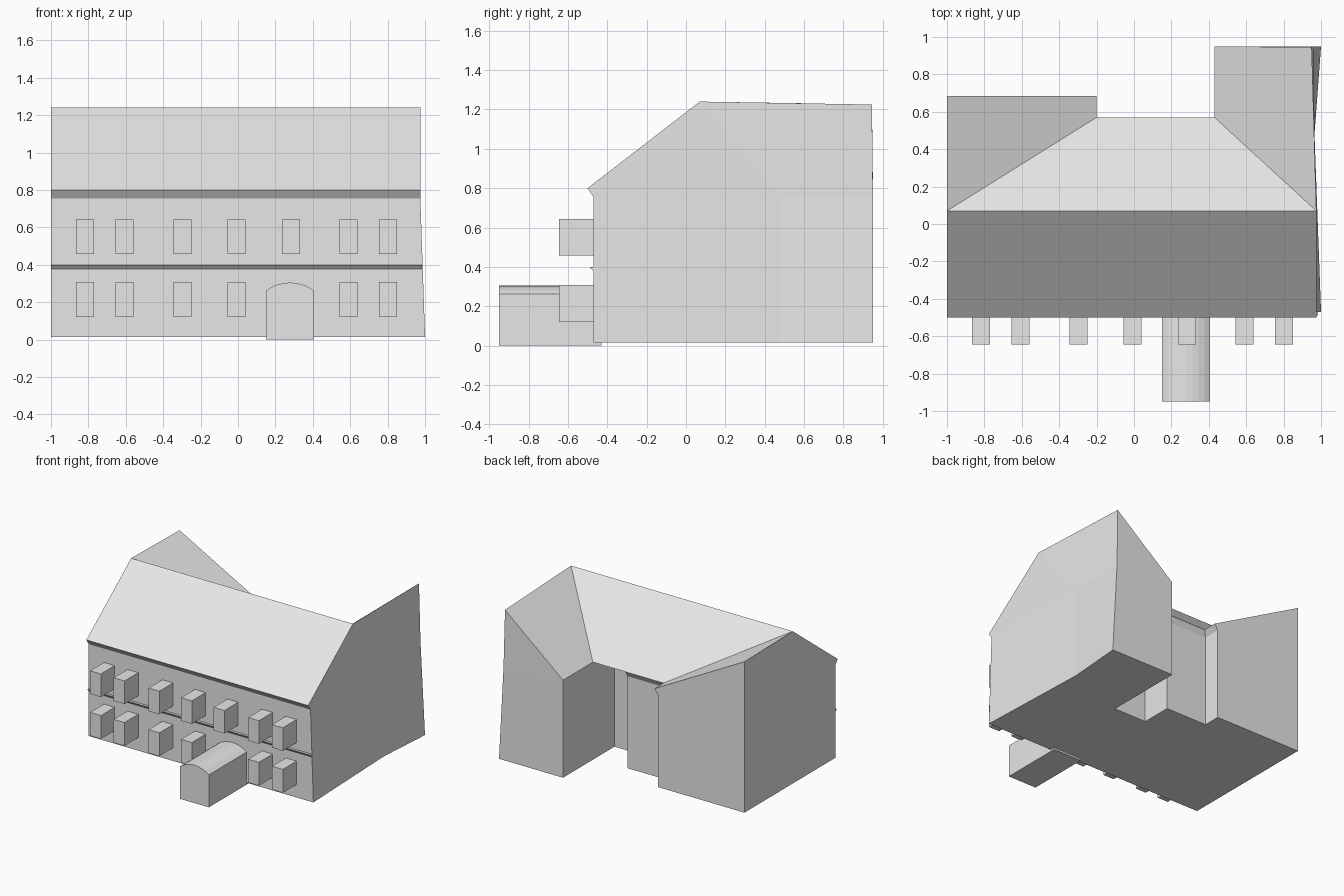
import bpy, bmesh, math

if "Cube" in bpy.data.objects:
    bpy.data.objects.remove(bpy.data.objects["Cube"])

grey = bpy.data.materials.new("light_grey")
grey.diffuse_color = (0.8, 0.8, 0.8, 1)
grey.use_nodes = True
grey.node_tree.nodes["Principled BSDF"].inputs["Base Color"].default_value = grey.diffuse_color


def add_mesh(name, points, faces):
    """Flat-shaded object from named points and faces listing those names."""
    keys = list(points)
    me = bpy.data.meshes.new(name)
    me.from_pydata([points[k] for k in keys], [],
                   [[keys.index(k) for k in f.split()] for f in faces])
    me.materials.append(grey)
    ob = bpy.data.objects.new(name, me)
    bpy.context.collection.objects.link(ob)
    return ob


def add_prism(name, profile, a, b, axis):
    """Extrude a closed 2D profile along x or y from a to b."""
    bm = bmesh.new()
    place = (lambda p, t: (t, p[0], p[1])) if axis == "x" else (lambda p, t: (p[0], t, p[1]))
    ends = [[bm.verts.new(place(p, t)) for p in profile] for t in (a, b)]
    n = len(profile)
    for i in range(n):
        j = (i + 1) % n
        bm.faces.new((ends[0][i], ends[0][j], ends[1][j], ends[1][i]))
    bm.faces.new(ends[0])
    bm.faces.new(ends[1][::-1])
    bmesh.ops.recalc_face_normals(bm, faces=bm.faces)
    me = bpy.data.meshes.new(name)
    bm.to_mesh(me)
    bm.free()
    me.materials.append(grey)
    ob = bpy.data.objects.new(name, me)
    bpy.context.collection.objects.link(ob)
    return ob


# Footprint: U-shaped plan with a recess beside the right wing
BASE_Z, WALL_Z, EAVE_Z = 0.015, 0.755, 0.80
plan = {"A": (-1, -.47), "B": (1, -.47), "M": (.965, .48), "C": (1, .95),
        "D": (.43, .95), "E": (.43, .295), "F": (.14, .295), "G": (.14, .545),
        "H": (-.23, .545), "I": (-.23, .685), "J": (-1, .685)}
lean = {"B": .975, "C": .96}          # right corners lean inwards with height

# Eave and ridge points
roof = {"eA": (-1, -.5, EAVE_Z), "eB": (.975, -.5, EAVE_Z),
        "eD": (.43, .95, EAVE_Z), "eE": (.43, .57, EAVE_Z),
        "eG": (.14, .57, EAVE_Z), "eH": (-.2, .57, EAVE_Z),
        "eI": (-.2, .685, EAVE_Z), "rL": (-1, .07, 1.24),
        "rR": (.975, .07, 1.24), "rC": (.95, .945, 1.225), "rJ": (-1, .685, 1.23)}

# Walls, soffits, gables and floor
pts = dict(roof)
for k, (x, y) in plan.items():
    pts["b" + k] = (x, y, BASE_Z)
    pts["t" + k] = (lean.get(k, x), y, WALL_Z)
ring = list(plan)
faces = [f"b{i} b{j} t{j} t{i}" for i, j in zip(ring, ring[1:] + ring[:1])]
faces += ["tA tB eB eA", "tB tM rR eB", "tM tC rC rR", "tC tD eD rC",
          "tD tE eE eD", "tE tF eG eE", "tF tG eG", "tG tH eH eG",
          "tH tI eI eH", "tI tJ rJ eI", "tJ tA eA rL rJ",
          " ".join("b" + k for k in reversed(ring))]
add_mesh("walls", pts, faces)

# Roof slopes: front, back, left wing, right wing
add_mesh("roof", roof, ["eA eB rR rL", "rL rR eE eG eH", "rL eH eI rJ", "rR rC eD eE"])

# Moulding between the storeys
add_prism("string_course", [(-.46, .365), (-.49, .40), (-.46, .40)], -1, .985, "x")

# Projecting window boxes in two rows; the door replaces one lower window
for row, (z0, z1) in (("upper", (.457, .643)), ("lower", (.12, .308))):
    for i, x in enumerate((-.817, -.607, -.297, -.007, .283, .59, .803)):
        if row == "lower" and i == 4:
            continue
        w = .048
        add_prism(f"{row}_window_{i + 1}",
                  [(x - w, z0), (x + w, z0), (x + w, z1), (x - w, z1)], -.645, -.45, "y")

# Entrance porch with a shallow arched top
cx, half, spring, rise = .278, .128, .262, .043
radius = (half ** 2 + rise ** 2) / (2 * rise)
sweep = math.asin(half / radius)
arch = [(cx + radius * math.sin(a), spring + rise - radius + radius * math.cos(a))
        for a in (sweep * (1 - 2 * i / 8) for i in range(9))]
add_prism("entrance_porch", [(cx - half, 0), (cx + half, 0)] + arch, -.95, -.43, "y")
